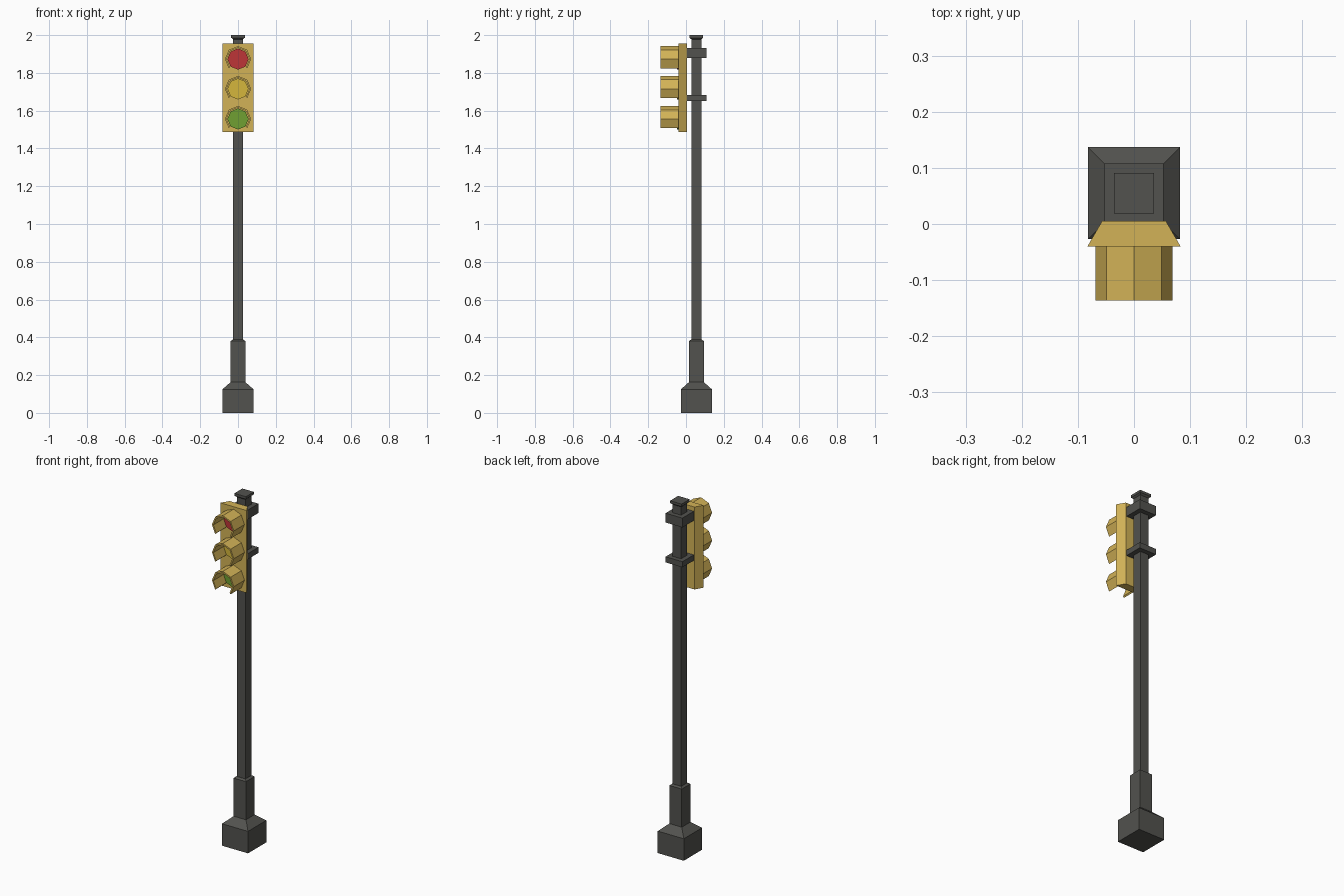
import bpy, math

if "Cube" in bpy.data.objects:
    bpy.data.objects.remove(bpy.data.objects["Cube"])


def material(name, rgb):
    m = bpy.data.materials.new(name)
    m.diffuse_color = (*rgb, 1)
    m.use_nodes = True
    m.node_tree.nodes["Principled BSDF"].inputs["Base Color"].default_value = m.diffuse_color
    return m


GREY = material("dark_grey", (0.085, 0.085, 0.077))
YELLOW = material("housing_yellow", (0.65, 0.45, 0.095))
LENSES = [("red", 1.873, material("lens_red", (0.51, 0.036, 0.038))),
          ("amber", 1.715, material("lens_amber", (0.66, 0.47, 0.045))),
          ("green", 1.556, material("lens_green", (0.16, 0.35, 0.032)))]
POLE_Y = 0.055


def loft(name, rings, mat):
    """Skin equal-length closed rings of points and cap both ends."""
    n = len(rings[0])
    verts = [p for ring in rings for p in ring]
    faces = [tuple(range(n))[::-1], tuple(range(len(verts) - n, len(verts)))]
    for r in range(len(rings) - 1):
        for i in range(n):
            a, b = r * n + i, r * n + (i + 1) % n
            faces.append((a, b, b + n, a + n))
    me = bpy.data.meshes.new(name)
    me.from_pydata(verts, [], faces)
    me.materials.append(mat)
    ob = bpy.data.objects.new(name, me)
    bpy.context.collection.objects.link(ob)
    return ob


def square(h, z):
    return [(sx * h, POLE_Y + sy * h, z) for sx, sy in ((-1, -1), (1, -1), (1, 1), (-1, 1))]


def polar(r, deg, y, z):
    a = math.radians(deg)
    return (r * math.cos(a), y, z + r * math.sin(a))


# Base, sleeve, pole and cap as stacked square sections
loft("base", [square(0.082, 0), square(0.082, 0.125), square(0.039, 0.163)], GREY)
loft("sleeve", [square(0.039, 0.16), square(0.039, 0.38), square(0.028, 0.388)], GREY)
loft("pole", [square(0.027, 0.38), square(0.027, 1.99)], GREY)
loft("cap", [square(0.027, 1.978), square(0.036, 1.986), square(0.036, 2.0)], GREY)

# Clamps joining the pole to the signal housing
for name, z0, z1 in (("upper_clamp", 1.878, 1.931), ("lower_clamp", 1.651, 1.683)):
    loft(name, [square(0.053, z0), square(0.053, z1)], GREY)

# Housing: trapezoid plan, narrower at the back
plan = ((-0.083, -0.04), (0.083, -0.04), (0.057, 0.005), (-0.057, 0.005))
loft("housing", [[(x, y, z) for x, y in plan] for z in (1.487, 1.956)], YELLOW)

# Octagonal lenses under hoods that are open at the bottom
for name, z, mat in LENSES:
    loft(name + "_lens", [[polar(0.056, i * 45, y, z) for i in range(8)]
                          for y in (-0.048, -0.036)], mat)
    loft(name + "_hood", [[polar(0.069, a, -0.136, z), polar(0.069, a, -0.038, z),
                           polar(0.06, a, -0.038, z), polar(0.06, a, -0.136, z)]
                          for a in range(-45, 226, 45)], YELLOW)

# Make all normals point outward
import bmesh
for ob in bpy.data.objects:
    bm = bmesh.new()
    bm.from_mesh(ob.data)
    bmesh.ops.recalc_face_normals(bm, faces=bm.faces)
    bm.to_mesh(ob.data)
    bm.free()
